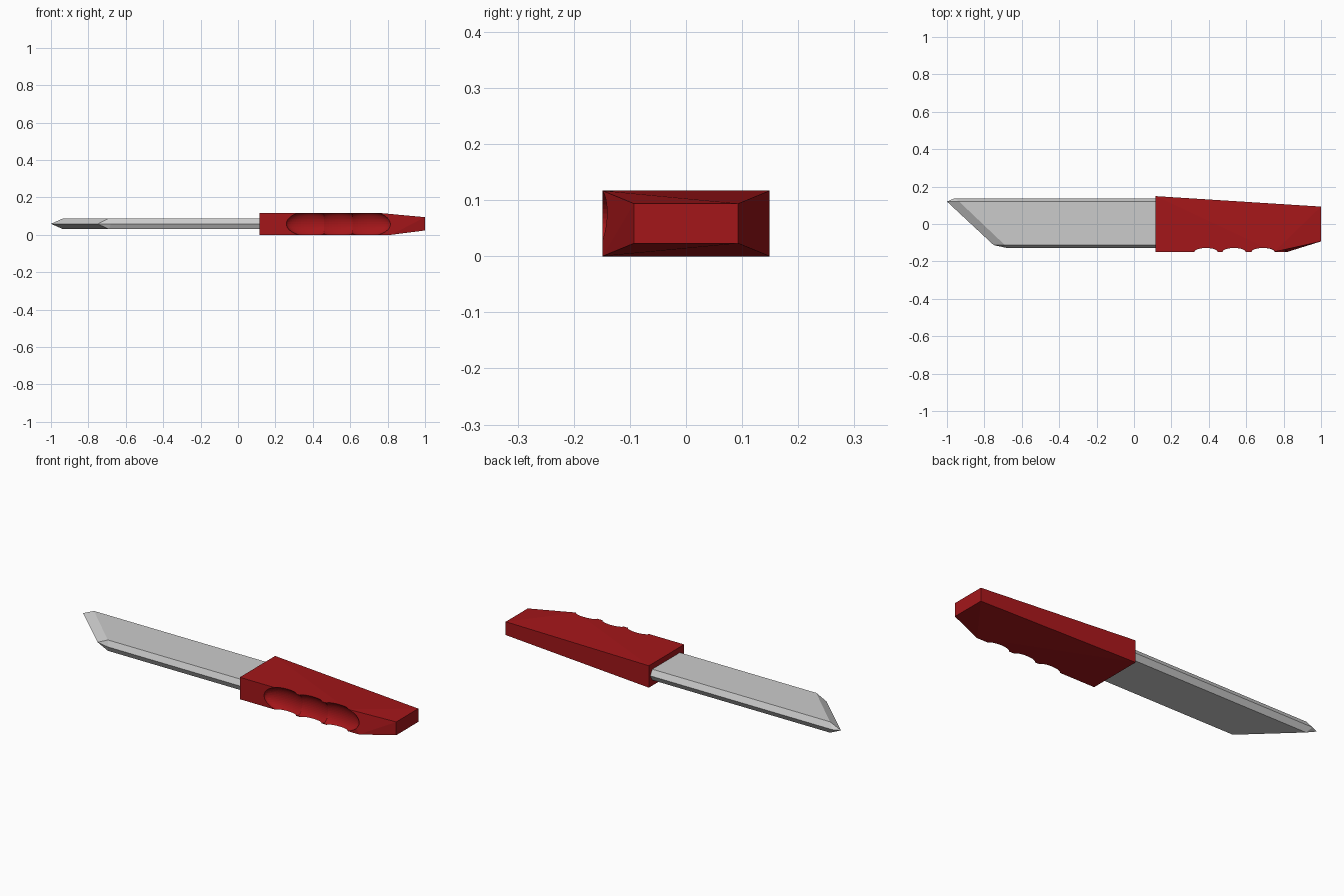
import bpy

if "Cube" in bpy.data.objects:
    bpy.data.objects.remove(bpy.data.objects["Cube"])

MID = 0.0585  # height of the knife's central plane


def make(name, verts, faces):
    mesh = bpy.data.meshes.new(name)
    mesh.from_pydata(verts, [], faces)
    obj = bpy.data.objects.new(name, mesh)
    bpy.context.collection.objects.link(obj)
    return obj


# blade: edge outline at mid height, bevelled to flat faces above and below
edge = [(-1, 0.12), (-0.96, 0.137), (0.13, 0.137), (0.13, -0.128), (-0.68, -0.128), (-0.75, -0.113)]
flat = [(-0.935, 0.12), (-0.935, 0.12), (0.13, 0.12), (0.13, -0.113), (-0.69, -0.113), (-0.69, -0.113)]
verts = [(x, y, MID + 0.029) for x, y in flat] + [(x, y, MID) for x, y in edge]
verts += [(x, y, MID - 0.029) for x, y in flat]
faces = [tuple(range(5, -1, -1)), tuple(range(12, 18))]
for r in (0, 6):
    faces += [(r + i, r + (i + 1) % 6, r + 6 + (i + 1) % 6, r + 6 + i) for i in range(6)]
blade = make("blade", verts, faces)
blade.data.validate()

# handle: tapered block with a corner where the front side turns in
top = [(0.115, -0.149, 0.117), (0.75, -0.149, 0.117), (1, -0.093, 0.094),
       (1, 0.093, 0.094), (0.115, 0.149, 0.117)]
bottom = [(x, y, 2 * MID - z) for x, y, z in top]
bottom[1] = (0.82, -0.149, 0)
tris = [(0, 1, 4), (1, 3, 4), (1, 2, 3)]
faces = tris + [tuple(5 + i for i in reversed(t)) for t in tris]
sides = [(i, i + 5, (i + 1) % 5 + 5, (i + 1) % 5) for i in range(5)]
faces += [s for s in sides if s[0] != 1] + [(1, 6, 2), (6, 7, 2)]
handle = make("handle", top + bottom, faces)

# clean both meshes
import bmesh
for obj in (blade, handle):
    bm = bmesh.new()
    bm.from_mesh(obj.data)
    bmesh.ops.remove_doubles(bm, verts=bm.verts, dist=1e-5)
    bmesh.ops.dissolve_degenerate(bm, edges=bm.edges, dist=1e-5)
    bmesh.ops.recalc_face_normals(bm, faces=bm.faces)
    bm.to_mesh(obj.data)
    bm.free()

red = bpy.data.materials.new("dark red")
red.diffuse_color = (0.37, 0.008, 0.01, 1)
red.use_nodes = True
red.node_tree.nodes["Principled BSDF"].inputs["Base Color"].default_value = red.diffuse_color
handle.data.materials.append(red)

# finger grooves cut from the front side
for x in (0.385, 0.535, 0.69):
    bpy.ops.mesh.primitive_uv_sphere_add(segments=48, ring_count=24, radius=1, location=(x, -0.15, MID))
    cutter = bpy.context.object
    cutter.name = "groove_cutter"
    cutter.scale = (0.127, 0.045, 0.067)
    cutter.data.materials.append(red)
    cutter.hide_render = True
    mod = handle.modifiers.new("groove", 'BOOLEAN')
    mod.object = cutter
    mod.operation = 'DIFFERENCE'
    mod.solver = 'EXACT'
    bpy.context.view_layer.objects.active = handle
    bpy.ops.object.modifier_apply(modifier=mod.name)
    bpy.data.objects.remove(cutter)
